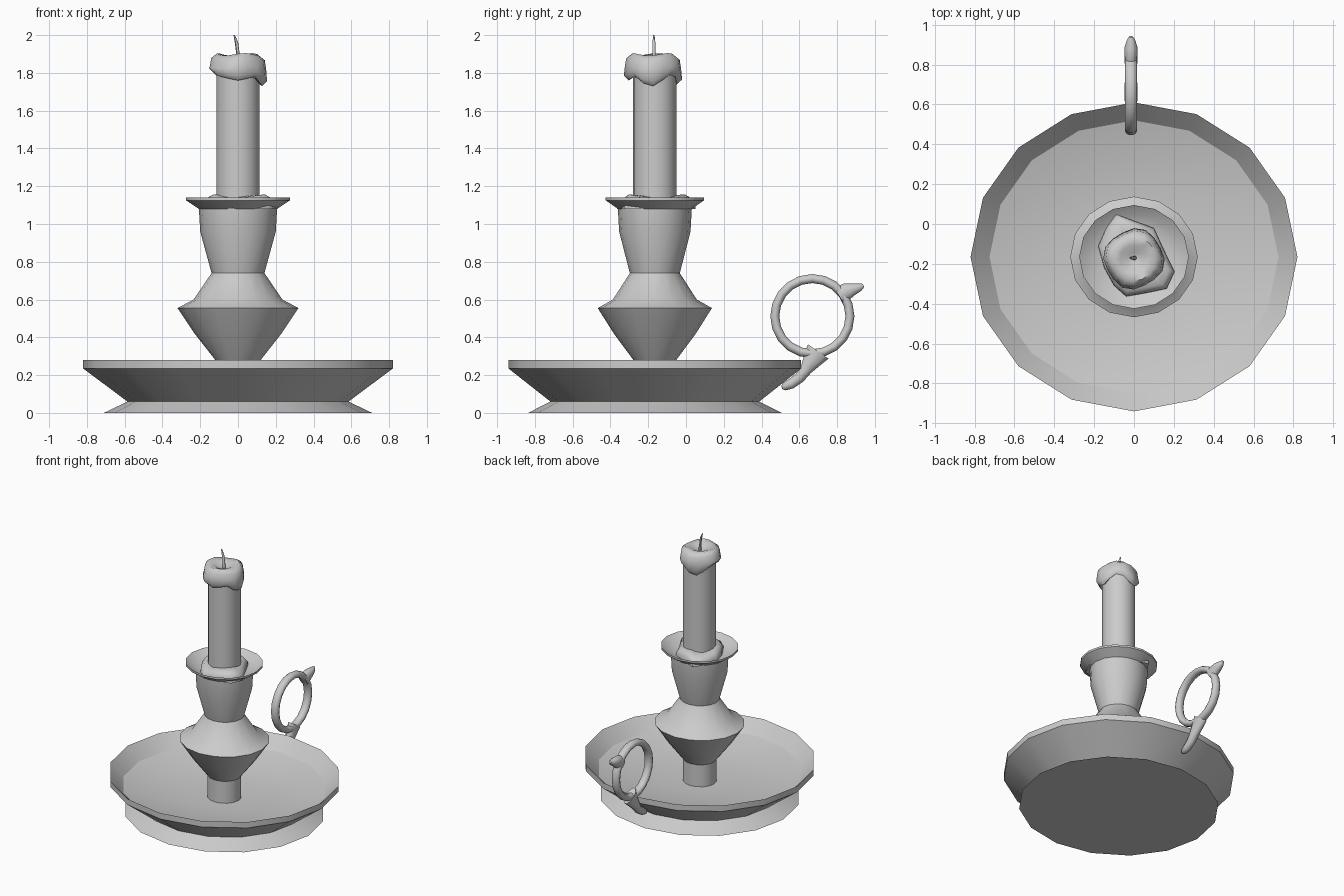
import bpy, bmesh
from math import sin, cos, pi, radians
from mathutils import Vector

if "Cube" in bpy.data.objects:
    bpy.data.objects.remove(bpy.data.objects["Cube"])

CY = -0.165   # y of the candle axis
HX = -0.015   # x of the handle plane


def loft(name, rings, closed=False, angle=30):
    """Skin a list of rings; a ring of one point becomes a pole."""
    bm = bmesh.new()
    vs = [[bm.verts.new(p) for p in r] for r in rings]
    pairs = list(zip(vs, vs[1:])) + ([(vs[-1], vs[0])] if closed else [])
    for a, b in pairs:
        n = max(len(a), len(b))
        for i in range(n):
            j = (i + 1) % n
            if len(a) == 1:
                bm.faces.new((a[0], b[j], b[i]))
            elif len(b) == 1:
                bm.faces.new((a[i], a[j], b[0]))
            else:
                bm.faces.new((a[i], a[j], b[j], b[i]))
    if not closed:
        for r in (vs[0], vs[-1]):
            if len(r) > 2:
                bm.faces.new(r)
    bmesh.ops.recalc_face_normals(bm, faces=bm.faces)
    me = bpy.data.meshes.new(name)
    bm.to_mesh(me)
    bm.free()
    ob = bpy.data.objects.new(name, me)
    bpy.context.collection.objects.link(ob)
    bpy.ops.object.select_all(action='DESELECT')
    ob.select_set(True)
    bpy.context.view_layer.objects.active = ob
    bpy.ops.object.shade_smooth_by_angle(angle=radians(angle))
    return ob


def lathe(name, profile, n=16, sy=0.945, angle=30):
    rings = []
    for r, z in profile:
        if r == 0:
            rings.append([(0, CY, z)])
        else:
            rings.append([(r * cos(2 * pi * i / n), CY + sy * r * sin(2 * pi * i / n), z)
                          for i in range(n)])
    return loft(name, rings, angle=angle)


def tube(name, path, n=10, flat=1.0):
    """Tube in the yz plane at the handle; path items are (y, z, radius)."""
    rings = []
    pts = [Vector((0, y, z)) for y, z, r in path]
    for k, p in enumerate(pts):
        t = (pts[min(k + 1, len(pts) - 1)] - pts[max(k - 1, 0)]).normalized()
        side = Vector((0, -t.z, t.y))
        r = path[k][2]
        rx = min(r, 0.033) * flat
        rings.append([p + Vector((HX + rx * cos(2 * pi * i / n), 0, 0)) + side * r * sin(2 * pi * i / n)
                      for i in range(n)])
    return loft(name, rings, angle=60)


# Foot and drip dish
lathe("foot", [(0.71, 0), (0.585, 0.06), (0.55, 0.08)])
lathe("dish", [(0, 0.06), (0.585, 0.06), (0.82, 0.235), (0.82, 0.28),
               (0.725, 0.185), (0.52, 0.135), (0.25, 0.115), (0, 0.11)])

# Turned stem and candle cup
lathe("stem", [(0.12, 0.10), (0.12, 0.28), (0.23, 0.42), (0.32, 0.555), (0.235, 0.60),
               (0.14, 0.74), (0.20, 0.96), (0.207, 1.08), (0.275, 1.125), (0.275, 1.14),
               (0.225, 1.105), (0.16, 1.085), (0, 1.08)])

# Candle shaft
lathe("candle", [(0.115, 1.06), (0.115, 1.86)], n=20, sy=1)

# Melted wax cap with uneven drips
drips = [1.73, 1.76, 1.79, 1.78, 1.74, 1.73, 1.76, 1.79,
         1.80, 1.79, 1.78, 1.77, 1.76, 1.77, 1.78, 1.745]
cap = []
for r, z, follow in [(0.112, 0.01, 1), (0.128, 0, 1), (0.15, 0.025, 1), (0.145, 1.835, 0),
                     (0.138, 1.88, 0), (0.11, 1.905, 0), (0.07, 1.89, 0), (0.03, 1.868, 0)]:
    ring = []
    for i, d in enumerate(drips):
        a = 2 * pi * i / 16
        rr = r * (1 + 0.05 * cos(4 * a + 1) * (r > 0.13))
        zz = d + z if follow else z - 0.012 * (1 + cos(3 * a + 0.6)) * (r > 0.1) * 0.6
        ring.append((rr * cos(a), CY - 0.01 + rr * sin(a), zz))
    cap.append(ring)
cap.append([(0, CY, 1.862)])
loft("melted_wax_cap", cap, angle=60)

# Wax puddle in the cup
outline = [(0.10, -0.02), (-0.01, 0.02), (-0.09, 0.05), (-0.14, -0.02), (-0.18, -0.11), (-0.15, -0.22),
           (-0.10, -0.31), (-0.04, -0.365), (0.07, -0.345), (0.165, -0.325), (0.205, -0.24), (0.15, -0.13)]
puddle = []
for s, z, wave in [(1.0, 1.08, 0), (0.99, 1.115, 0.01), (0.86, 1.142, 0.015), (0.6, 1.145, 0.008)]:
    puddle.append([(x * s, CY + (y - CY) * s, z + wave * sin(1.6 * i))
                   for i, (x, y) in enumerate(outline)])
loft("wax_puddle", puddle, angle=60)

# Wick
wick = []
for x, z, r in [(0.003, 1.85, 0.013), (0, 1.90, 0.009), (-0.008, 1.96, 0.009), (-0.02, 2.0, 0.004)]:
    wick.append([(x + r * cos(i * pi / 3), CY - 0.005 + r * sin(i * pi / 3), z) for i in range(6)])
loft("wick", wick, angle=60)

# Handle ring, standing in the yz plane
ring = []
for k in range(20):
    a = 2 * pi * k / 20
    ring.append([(HX + 0.031 * cos(b), 0.669 + (0.199 + 0.025 * sin(b)) * cos(a),
                  0.512 + (0.199 + 0.025 * sin(b)) * sin(a))
                 for b in [2 * pi * j / 10 for j in range(10)]])
loft("handle_ring", ring, closed=True, angle=60)

# Thumb spur and lower tail joining the dish
tube("handle_spur", [(0.81, 0.62, 0.05), (0.85, 0.643, 0.047), (0.885, 0.655, 0.034),
                     (0.92, 0.665, 0.022), (0.94, 0.675, 0.010)])
tube("handle_tail", [(0.70, 0.325, 0.07), (0.672, 0.285, 0.055), (0.635, 0.23, 0.034),
                     (0.60, 0.185, 0.03), (0.555, 0.153, 0.028), (0.52, 0.138, 0.021), (0.507, 0.134, 0.01)])
